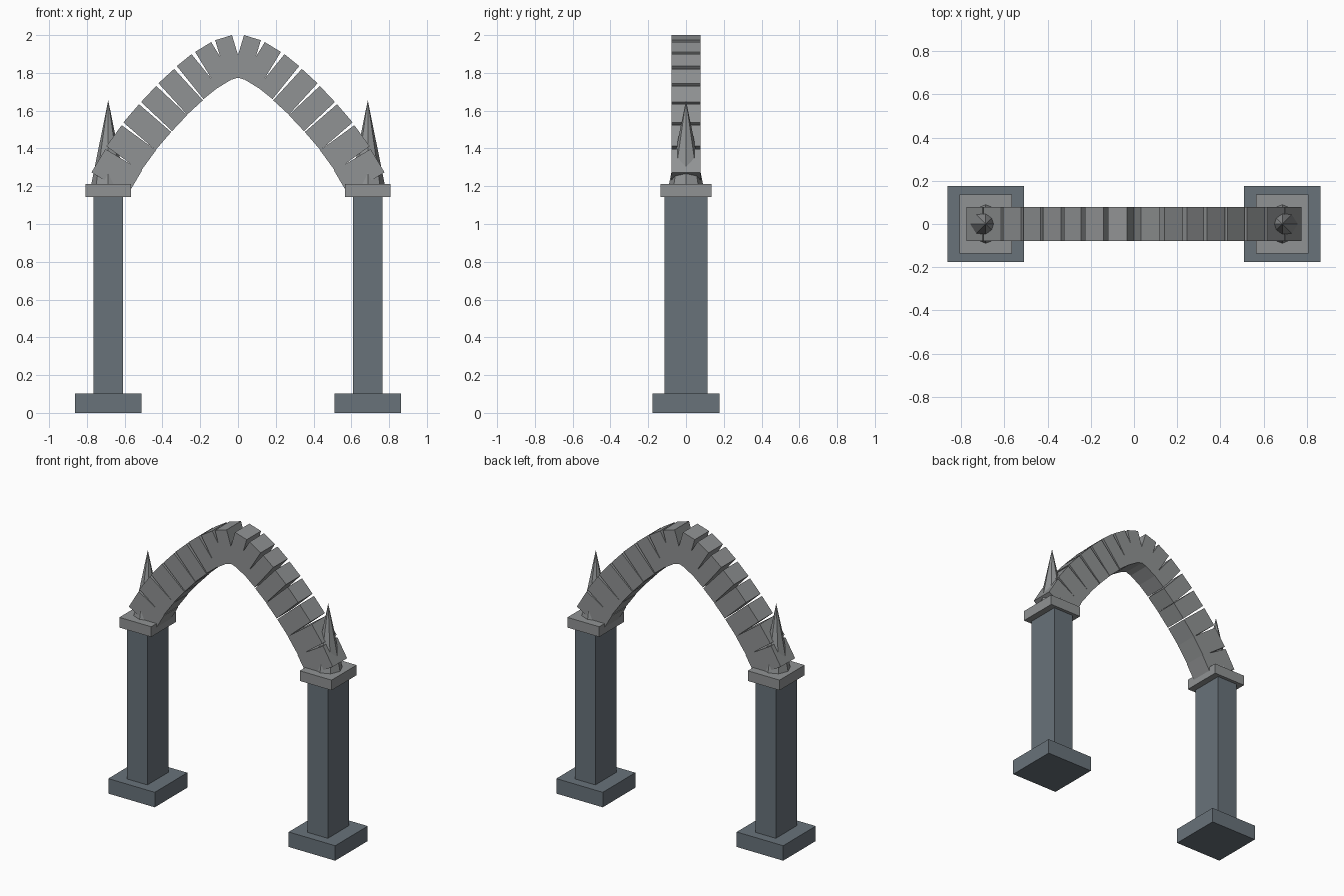
import bpy, bmesh
from mathutils import Vector

if "Cube" in bpy.data.objects:
    bpy.data.objects.remove(bpy.data.objects["Cube"])


def material(name, rgb):
    m = bpy.data.materials.new(name)
    m.diffuse_color = (*rgb, 1)
    m.use_nodes = True
    m.node_tree.nodes["Principled BSDF"].inputs["Base Color"].default_value = m.diffuse_color
    return m


SLATE = material("dark slate", (0.14, 0.17, 0.195))
STONE = material("light stone", (0.28, 0.29, 0.295))


def finish(name, bm, mat):
    bmesh.ops.recalc_face_normals(bm, faces=bm.faces)
    mesh = bpy.data.meshes.new(name)
    bm.to_mesh(mesh)
    bm.free()
    mesh.materials.append(mat)
    ob = bpy.data.objects.new(name, mesh)
    bpy.context.collection.objects.link(ob)
    return ob


def prism(name, profile, half_y, mat):
    """Extrude an xz outline symmetrically in y."""
    bm = bmesh.new()
    face = bm.faces.new([bm.verts.new((x, -half_y, z)) for x, z in profile])
    ext = bmesh.ops.extrude_face_region(bm, geom=[face])["geom"]
    bmesh.ops.translate(bm, vec=(0, 2 * half_y, 0),
                        verts=[v for v in ext if isinstance(v, bmesh.types.BMVert)])
    return finish(name, bm, mat)


def box(name, cx, hx, hy, z0, z1, mat):
    return prism(name, [(cx - hx, z0), (cx + hx, z0), (cx + hx, z1), (cx - hx, z1)], hy, mat)


# Outer edge of each arch block: upper end and lower end (x, z)
BLOCKS = [((.032, 2.0), (.121, 1.973)), ((.142, 1.963), (.227, 1.911)),
          ((.246, 1.899), (.324, 1.836)), ((.338, 1.821), (.421, 1.745)),
          ((.433, 1.731), (.513, 1.646)), ((.524, 1.634), (.607, 1.538)),
          ((.616, 1.523), (.697, 1.412)), ((.702, 1.397), (.776, 1.273))]
DEPTH = 0.225
PILLAR_X = 0.687

for side, s in (("left", -1), ("right", 1)):
    # Pillar with plinth and capital
    cx = s * PILLAR_X
    box(side + "_plinth", cx, 0.177, 0.177, 0, 0.103, SLATE)
    box(side + "_pillar", cx, 0.077, 0.114, 0.103, 1.142, SLATE)
    box(side + "_capital", cx, 0.121, 0.136, 1.142, 1.212, STONE)

    # Overlapping arch blocks, open at the outer edge
    for i, (a, b) in enumerate(BLOCKS):
        a, b = Vector(a), Vector(b)
        d = (b - a).normalized()
        n = Vector((-d.y, d.x)) * DEPTH
        outline = [(s * p.x, p.y) for p in (a, b, b - n, a - n)]
        prism(f"{side}_arch_block_{i + 1}", outline, 0.078, STONE)

    # Eight-sided spire above the capital
    bm = bmesh.new()
    bmesh.ops.create_cone(bm, cap_ends=True, segments=8, radius1=0.09,
                          radius2=0, depth=0.445)
    bmesh.ops.translate(bm, vec=(cx, 0, 1.21 + 0.445 / 2), verts=bm.verts)
    finish(side + "_spire", bm, STONE)
